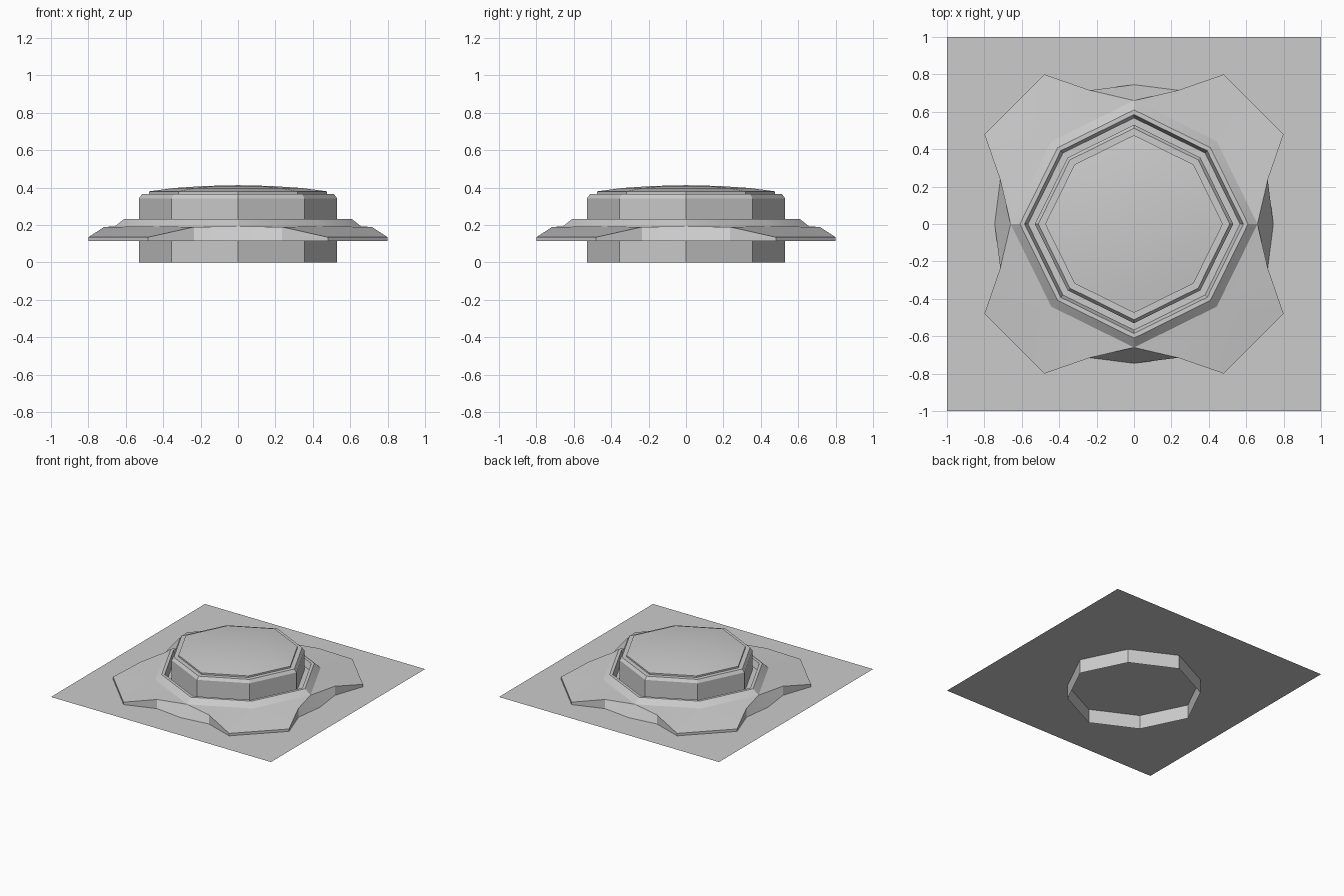
import bpy, bmesh, math
from mathutils import Matrix

if "Cube" in bpy.data.objects:
    bpy.data.objects.remove(bpy.data.objects["Cube"])

DIAG = 0.947  # diagonal corners of the octagon sit slightly inside the axis corners
BASE = 0.115


def finish(name, bm, angle=30):
    bmesh.ops.remove_doubles(bm, verts=bm.verts, dist=0.0005)
    me = bpy.data.meshes.new(name)
    bm.to_mesh(me)
    bm.free()
    ob = bpy.data.objects.new(name, me)
    bpy.context.collection.objects.link(ob)
    bpy.ops.object.select_all(action='DESELECT')
    ob.select_set(True)
    bpy.context.view_layer.objects.active = ob
    bpy.ops.object.shade_smooth_by_angle(angle=math.radians(angle))
    return ob


def octagon_loft(name, profile, angle=30):
    """Loft an (radius, z) profile around the octagon; radius 0 closes to a point."""
    bm = bmesh.new()
    rings = []
    for r, z in profile:
        ring = []
        for i in range(8):
            a = i * math.pi / 4
            k = r * (DIAG if i % 2 else 1)
            ring.append(bm.verts.new((k * math.cos(a), k * math.sin(a), z)))
        rings.append(ring)
    for lo, hi in zip(rings, rings[1:]):
        for i in range(8):
            j = (i + 1) % 8
            bm.faces.new((lo[i], lo[j], hi[j], hi[i]))
    bmesh.ops.remove_doubles(bm, verts=bm.verts, dist=0.0005)
    return finish(name, bm, angle)


# Square ground sheet
bm = bmesh.new()
bmesh.ops.create_grid(bm, x_segments=1, y_segments=1, size=1,
                      matrix=Matrix.Translation((0, 0, BASE)))
finish("base_sheet", bm)

# Octagonal drum wall, open at the bottom, with chamfered lip
octagon_loft("drum", [(0.53, 0), (0.53, 0.343), (0.512, 0.367), (0.475, 0.367)])

# Shallow domed lid
octagon_loft("lid", [(0.475, 0.365), (0.475, 0.38), (0.34, 0.398),
                     (0.17, 0.409), (0, 0.413)])

# Raised collar with a groove between it and the drum
octagon_loft("collar", [(0.66, 0.192), (0.61, 0.231), (0.585, 0.231),
                        (0.567, 0.18), (0.53, 0.18)])

# Skirt: one quarter with a drooping corner petal, repeated four times
bm = bmesh.new()
d = 0.66 * DIAG * math.sqrt(0.5)
top = [(0.66, 0, 0.192), (0.715, 0.235, 0.19), (0.8, 0.48, 0.135),
       (0.48, 0.8, 0.135), (0.235, 0.715, 0.19), (0, 0.66, 0.192)]
bottom = [(x, y, BASE) for x, y, z in top]
bottom[0], bottom[5] = (0.745, 0, BASE), (0, 0.745, BASE)
for q in range(4):
    rot = Matrix.Rotation(q * math.pi / 2, 4, 'Z')
    t = [bm.verts.new(p) for p in top]
    b = [bm.verts.new(p) for p in bottom]
    c = bm.verts.new((d, d, 0.192))
    bm.faces.new((t[0], t[1], t[2], c))
    bm.faces.new((c, t[2], t[3]))
    bm.faces.new((c, t[3], t[4], t[5]))
    for i in range(5):
        bm.faces.new((b[i], b[i + 1], t[i + 1], t[i]))
    bmesh.ops.transform(bm, matrix=rot, verts=t + b + [c])
finish("skirt", bm)
